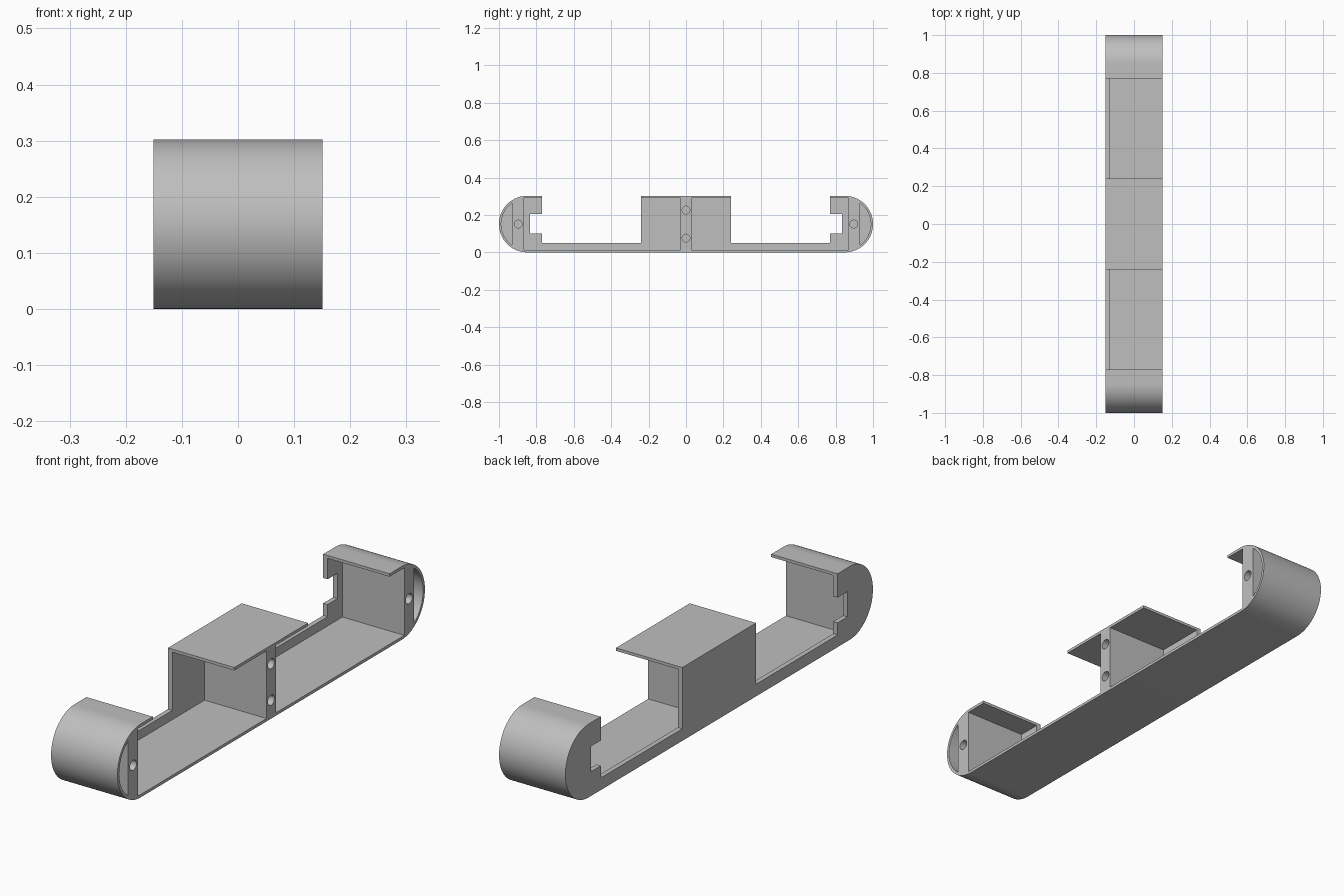
import bpy
import math

if "Cube" in bpy.data.objects:
    bpy.data.objects.remove(bpy.data.objects["Cube"], do_unlink=True)

HALF = 0.151        # half width, half height and end radius
END = 1 - HALF      # y centre of each rounded end
WALL = 0.012        # floor, roof and rim thickness
BACK = -0.131       # inner face of the back plate
OUT = 0.3           # beyond the open side

grey = bpy.data.materials.new("plain grey")
grey.use_nodes = True
grey.diffuse_color = (0.52, 0.52, 0.52, 1)
grey.node_tree.nodes["Principled BSDF"].inputs["Base Color"].default_value = (0.52, 0.52, 0.52, 1)


def arc(cy, radius, start, stop, steps):
    """Points of an arc in the side (y, z) plane."""
    angles = [start + (stop - start) * i / steps for i in range(steps + 1)]
    return [(cy + radius * math.cos(a), HALF + radius * math.sin(a)) for a in angles]


def rect(y0, y1, z0, z1):
    return [(y0, z0), (y1, z0), (y1, z1), (y0, z1)]


def prism(name, profile, x0, x1):
    """Extrude a counter-clockwise (y, z) profile from x0 to x1."""
    n = len(profile)
    verts = [(x, y, z) for x in (x0, x1) for y, z in profile]
    faces = [tuple(reversed(range(n))), tuple(range(n, 2 * n))]
    faces += [(i, (i + 1) % n, (i + 1) % n + n, i + n) for i in range(n)]
    mesh = bpy.data.meshes.new(name)
    mesh.from_pydata(verts, [], faces)
    mesh.materials.append(grey)
    obj = bpy.data.objects.new(name, mesh)
    bpy.context.collection.objects.link(obj)
    return obj


def cut(body, profile, x0, x1):
    """Subtract a prism from the body, then discard the cutter."""
    cutter = prism("cutter", profile, x0, x1)
    cutter.hide_render = True
    mod = body.modifiers.new("cut", "BOOLEAN")
    mod.operation = "DIFFERENCE"
    mod.solver = "EXACT"
    mod.object = cutter
    bpy.context.view_layer.objects.active = body
    bpy.ops.object.modifier_apply(modifier=mod.name)
    bpy.data.objects.remove(cutter, do_unlink=True)


# Rounded bar
quarter = math.pi / 2
outline = arc(END, HALF, -quarter, quarter, 48) + arc(-END, HALF, quarter, 3 * quarter, 48)
housing = prism("housing", outline, -HALF, HALF)

# Compartments, side openings and notches, same at both ends
rim = HALF - WALL
reach = math.acos((0.93 - END) / rim)
end_pocket = arc(END, rim, -reach, reach, 32)
for side in (1, -1):
    shapes = [
        (rect(0.03, 0.866, WALL, 2 * HALF - WALL), BACK),   # long compartment
        (end_pocket, BACK),                                 # curved end pocket
        (rect(0.24, 0.77, 0.05, 0.5), -OUT),                # open window
        (rect(0.7, 0.834, 0.1, 0.204), -OUT),               # back plate notch
        (arc(0.897, 0.021, 0, 1.9375 * math.pi, 31), -0.05),  # end screw hole
    ]
    for profile, depth in shapes:
        if side < 0:
            profile = [(-y, z) for y, z in reversed(profile)]
        cut(housing, profile, depth, OUT)

# Screw holes in the middle post
for dz in (-0.075, 0.075):
    hole = [(y, z + dz) for y, z in arc(0, 0.021, 0, 1.9375 * math.pi, 31)]
    cut(housing, hole, -0.05, OUT)

# Smooth curves with crisp edges
bpy.ops.object.select_all(action="DESELECT")
housing.select_set(True)
bpy.context.view_layer.objects.active = housing
bpy.ops.object.shade_smooth_by_angle(angle=math.radians(30))
